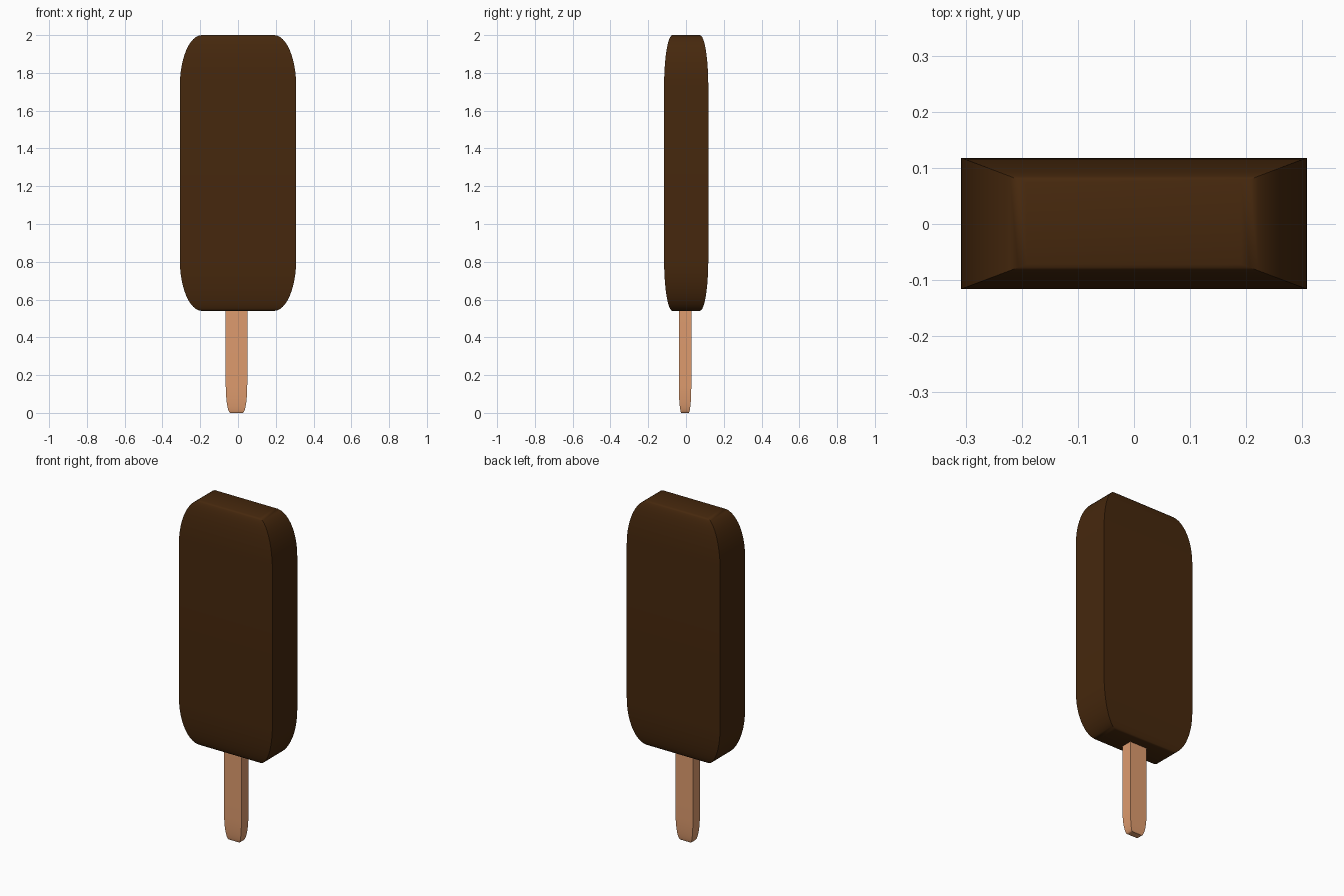
import bpy, bmesh, math

if "Cube" in bpy.data.objects:
    bpy.data.objects.remove(bpy.data.objects["Cube"])

STEPS = 12


def material(name, rgb):
    m = bpy.data.materials.new(name)
    m.diffuse_color = (*rgb, 1)
    m.use_nodes = True
    m.node_tree.nodes["Principled BSDF"].inputs["Base Color"].default_value = m.diffuse_color
    return m


def rounded_bar(name, centre, half, z0, z1, end_height, end_scale, mat):
    """Rectangular bar whose two ends taper along a quarter ellipse."""
    end = []
    for i in range(STEPS + 1):
        a = i / STEPS * math.pi / 2
        end.append((end_height * (1 - math.cos(a)),
                    end_scale + (1 - end_scale) * math.sin(a)))
    profile = [(z0 + h, s) for h, s in end] + [(z1 - h, s) for h, s in reversed(end)]

    bm = bmesh.new()
    rings = []
    for z, s in profile:
        rings.append([bm.verts.new((centre[0] + sx * half[0] * s,
                                    centre[1] + sy * half[1] * s, z))
                      for sx, sy in ((-1, -1), (1, -1), (1, 1), (-1, 1))])
    for a, b in zip(rings, rings[1:]):
        for k in range(4):
            n = (k + 1) % 4
            bm.faces.new((a[k], a[n], b[n], b[k]))
    bm.faces.new(rings[0][::-1])
    bm.faces.new(rings[-1])
    bmesh.ops.recalc_face_normals(bm, faces=bm.faces)
    mesh = bpy.data.meshes.new(name)
    bm.to_mesh(mesh)
    bm.free()
    mesh.materials.append(mat)
    ob = bpy.data.objects.new(name, mesh)
    bpy.context.collection.objects.link(ob)

    # smooth lengthwise, crisp long corners
    bpy.ops.object.select_all(action='DESELECT')
    ob.select_set(True)
    bpy.context.view_layer.objects.active = ob
    bpy.ops.object.shade_smooth_by_angle(angle=math.radians(35))
    return ob


# chocolate coated bar
rounded_bar("ice_cream_bar", (0, 0.001), (0.308, 0.117), 0.54, 2.0, 0.27, 0.62,
            material("chocolate", (0.061, 0.021, 0.004)))

# wooden stick, running up inside the bar
rounded_bar("stick", (-0.008, -0.005), (0.057, 0.033), 0.0, 0.85, 0.15, 0.58,
            material("wood", (0.73, 0.33, 0.156)))
